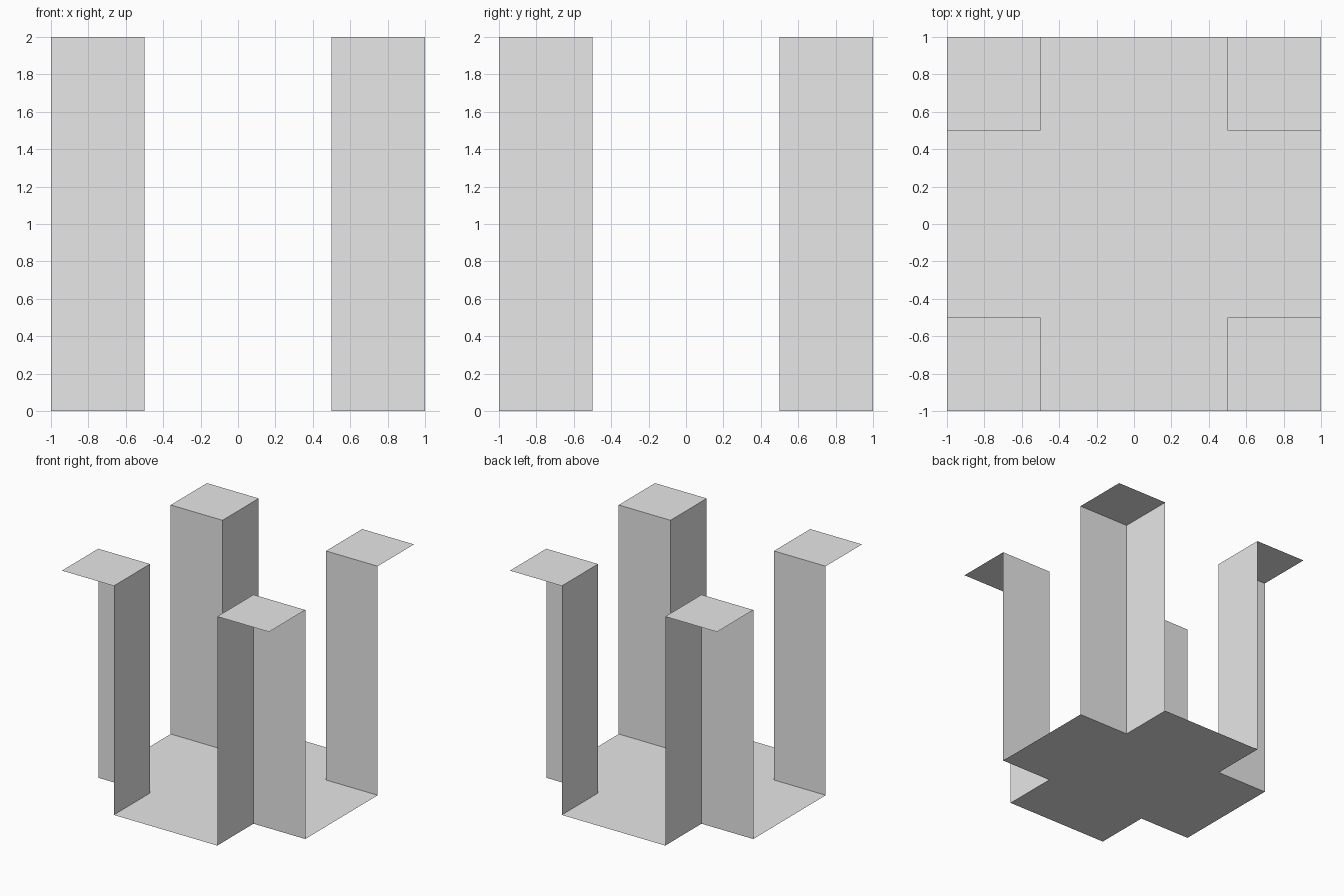
import bpy
import bmesh

default_cube = bpy.data.objects.get("Cube")
if default_cube:
    bpy.data.objects.remove(default_cube, do_unlink=True)

OUTER, INNER, HEIGHT = 1.0, 0.5, 2.0

grey = bpy.data.materials.new("light_grey")
grey.use_nodes = True
grey.diffuse_color = (0.8, 0.8, 0.8, 1)
grey.node_tree.nodes["Principled BSDF"].inputs["Base Color"].default_value = (0.8, 0.8, 0.8, 1)


def make_sheet(name, polygons, facing):
    """Build an open surface whose faces point along the given directions."""
    bm = bmesh.new()
    for points, direction in zip(polygons, facing):
        face = bm.faces.new([bm.verts.new(p) for p in points])
        face.normal_update()
        if sum(a * b for a, b in zip(face.normal, direction)) < 0:
            face.normal_flip()
    bmesh.ops.remove_doubles(bm, verts=bm.verts[:], dist=0.0001)
    mesh = bpy.data.meshes.new(name)
    bm.to_mesh(mesh)
    bm.free()
    mesh.materials.append(grey)
    obj = bpy.data.objects.new(name, mesh)
    bpy.context.collection.objects.link(obj)


# Cross-shaped floor: one quarter outline turned around the centre
outline = []
x_sign, y_sign = 1, 1
for _ in range(4):
    for x, y in ((OUTER, INNER), (INNER, INNER), (INNER, OUTER)):
        outline.append((x * x_sign, y * y_sign, 0) if x_sign == y_sign
                       else (y * x_sign, x * y_sign, 0))
    x_sign, y_sign = -y_sign, x_sign
make_sheet("cross_floor", [outline], [(0, 0, 1)])

# Corner pillars: two inner walls and a cap, open on the outer sides
for y_name, sy in (("front", -1), ("back", 1)):
    for x_name, sx in (("right", -1), ("left", 1)):
        xi, xo, yi, yo = sx * INNER, sx * OUTER, sy * INNER, sy * OUTER
        wall_x = [(xi, yi, 0), (xi, yo, 0), (xi, yo, HEIGHT), (xi, yi, HEIGHT)]
        wall_y = [(xi, yi, 0), (xo, yi, 0), (xo, yi, HEIGHT), (xi, yi, HEIGHT)]
        cap = [(xi, yi, HEIGHT), (xo, yi, HEIGHT), (xo, yo, HEIGHT), (xi, yo, HEIGHT)]
        make_sheet(f"{y_name}_{x_name}_pillar", [wall_x, wall_y, cap],
                   [(-sx, 0, 0), (0, -sy, 0), (0, 0, 1)])
